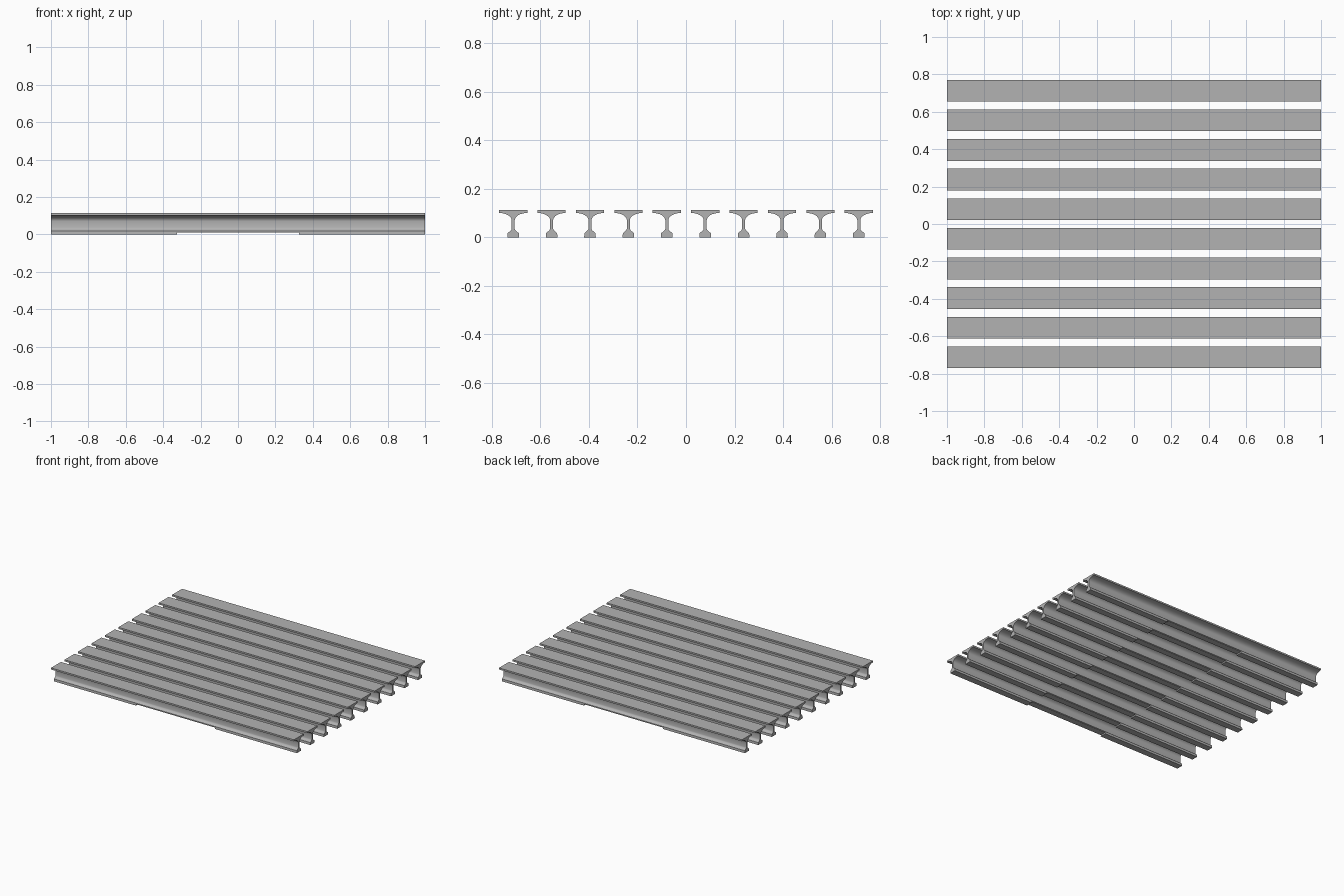
import bpy
import bmesh
import math

cube = bpy.data.objects.get("Cube")
if cube:
    bpy.data.objects.remove(cube, do_unlink=True)

BEAMS, PITCH = 10, 0.1583
HALF_LENGTH = 1.0
TOP, FLANGE_Z, FLANGE_W = 0.113, 0.101, 0.058
WEB_W, WEB_TOP, WEB_BOTTOM = 0.006, 0.07, 0.037
FOOT_W, FOOT_Z = 0.024, 0.018
NOTCH_HALF, NOTCH_DEPTH = 0.325, 0.01

grey = bpy.data.materials.new("concrete grey")
grey.use_nodes = True
colour = (0.45, 0.45, 0.45, 1)
grey.diffuse_color = colour
grey.node_tree.nodes["Principled BSDF"].inputs["Base Color"].default_value = colour


def half_profile():
    """Right half of the beam section, from foot to flange."""
    pts = [(FOOT_W, 0), (FOOT_W - 0.001, FOOT_Z), (0.013, 0.026),
           (0.008, 0.031), (WEB_W, WEB_BOTTOM)]
    # Concave sweep from the web out to the flange tip
    steps = 8
    for i in range(steps + 1):
        a = math.pi / 2 * i / steps
        pts.append((WEB_W + (FLANGE_W - WEB_W) * (1 - math.cos(a)),
                    WEB_TOP + (FLANGE_Z - WEB_TOP) * math.sin(a)))
    pts.append((FLANGE_W, TOP))
    return pts


# Beam: mirrored section extruded along x
right = half_profile()
outline = right + [(-y, z) for y, z in reversed(right)]
bm = bmesh.new()
section = bm.faces.new([bm.verts.new((-HALF_LENGTH, y, z)) for y, z in outline])
ext = bmesh.ops.extrude_face_region(bm, geom=[section], use_keep_orig=True)
moved = [v for v in ext["geom"] if isinstance(v, bmesh.types.BMVert)]
bmesh.ops.translate(bm, verts=moved, vec=(2 * HALF_LENGTH, 0, 0))
bmesh.ops.recalc_face_normals(bm, faces=bm.faces)
mesh = bpy.data.meshes.new("beam")
bm.to_mesh(mesh)
bm.free()
mesh.materials.append(grey)
beam = bpy.data.objects.new("beam_1", mesh)
bpy.context.collection.objects.link(beam)

# Shallow notch under the middle of the foot
bpy.ops.mesh.primitive_cube_add(size=2)
cutter = bpy.context.object
cutter.name = "notch_cutter"
cutter.scale = (NOTCH_HALF, 0.1, NOTCH_DEPTH)
cutter.hide_render = True
bpy.ops.object.select_all(action="DESELECT")
beam.select_set(True)
bpy.context.view_layer.objects.active = beam
cut = beam.modifiers.new("notch", "BOOLEAN")
cut.operation = "DIFFERENCE"
cut.solver = "EXACT"
cut.object = cutter
bpy.ops.object.modifier_apply(modifier=cut.name)
bpy.data.objects.remove(cutter, do_unlink=True)
bpy.ops.object.shade_smooth_by_angle(angle=math.radians(35))

# Row of identical beams sharing one mesh
for i in range(BEAMS):
    part = beam if i == 0 else beam.copy()
    part.name = f"beam_{i + 1}"
    part.location.y = (i - (BEAMS - 1) / 2) * PITCH
    if i:
        bpy.context.collection.objects.link(part)
